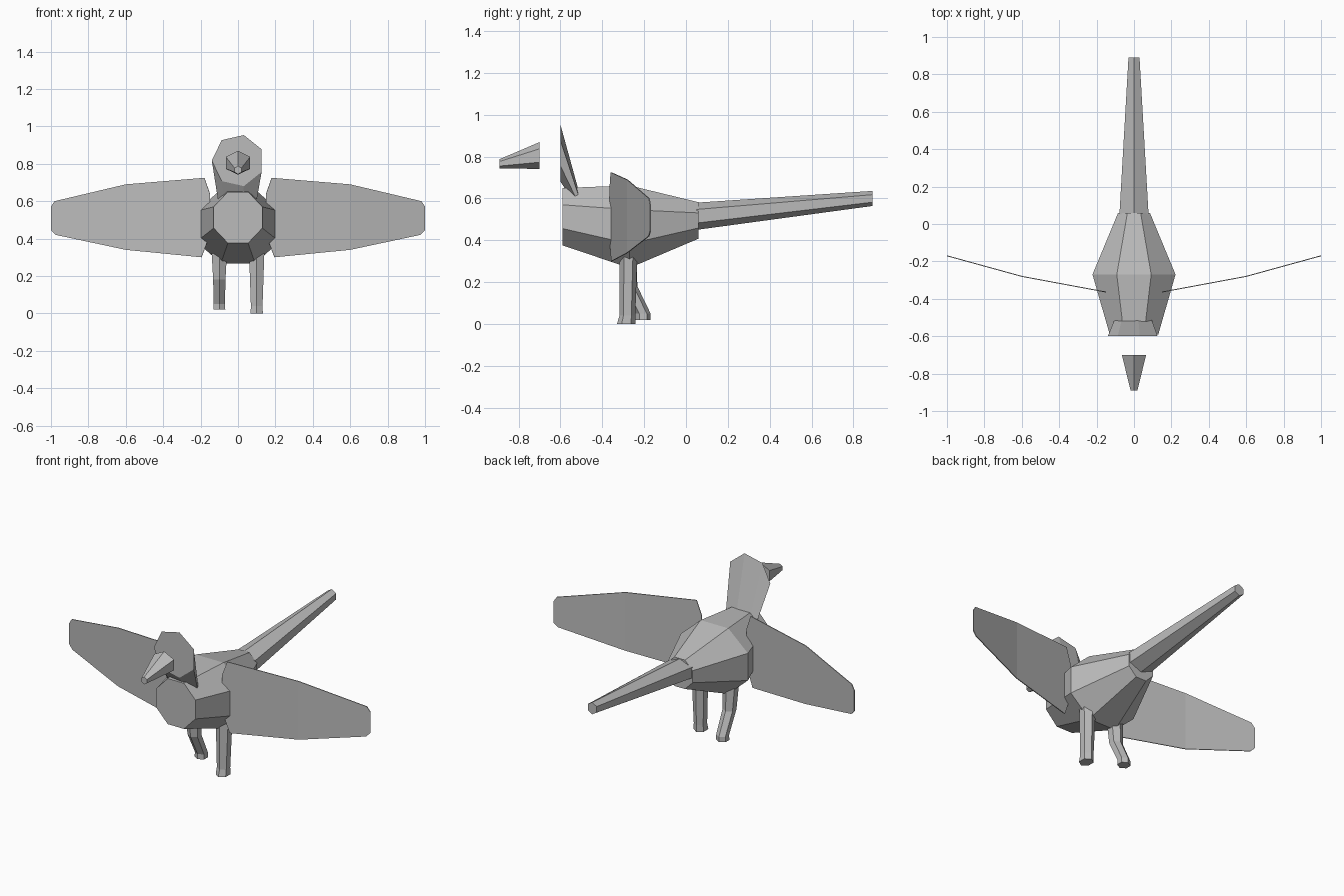
import bpy, bmesh, math
from math import cos, sin, radians
from mathutils import Vector

cube = bpy.data.objects.get("Cube")
if cube:
    bpy.data.objects.remove(cube, do_unlink=True)

grey = bpy.data.materials.new("plain_grey")
grey.use_nodes = True
tone = (0.5, 0.5, 0.5, 1)
grey.diffuse_color = tone
grey.node_tree.nodes["Principled BSDF"].inputs["Base Color"].default_value = tone


def finish(name, bm):
    bmesh.ops.recalc_face_normals(bm, faces=bm.faces)
    mesh = bpy.data.meshes.new(name)
    bm.to_mesh(mesh)
    bm.free()
    mesh.materials.append(grey)
    obj = bpy.data.objects.new(name, mesh)
    bpy.context.scene.collection.objects.link(obj)
    return obj


def loft(name, sides, rings, phase=0, axis="Y"):
    """Capped faceted tube; each ring is (centre, half width, half depth)."""
    bm = bmesh.new()
    loops = []
    for centre, w, d in rings:
        loop = []
        for i in range(sides):
            a = radians(phase) + math.tau * i / sides
            side, other = w * cos(a), d * sin(a)
            offset = (side, 0, other) if axis == "Y" else (side, other, 0)
            loop.append(bm.verts.new(Vector(centre) + Vector(offset)))
        loops.append(loop)
    for a, b in zip(loops, loops[1:]):
        for i in range(sides):
            j = (i + 1) % sides
            bm.faces.new((a[i], a[j], b[j], b[i]))
    bm.faces.new(loops[0])
    bm.faces.new(loops[-1])
    return finish(name, bm)


# Eight-sided body, widest in the middle
k = 1 / cos(radians(22.5))
loft("body", 8, [((0, -0.59, 0.513), 0.13 * k, 0.137 * k),
                 ((0, -0.27, 0.465), 0.222 * k, 0.197 * k),
                 ((0, 0.06, 0.495), 0.085 * k, 0.087 * k)], 22.5)

# Tail and the free-floating beak, both six-sided with a ridge on top
loft("tail", 6, [((0, 0.05, 0.515), 0.09, 0.065),
                 ((0, 0.89, 0.60), 0.034, 0.036)], 30)
loft("beak", 6, [((0, -0.70, 0.805), 0.075, 0.064),
                 ((0, -0.89, 0.766), 0.021, 0.022)], 30)

# Neck opening into a flat seven-sided face
loft("neck_and_head", 7, [((0, -0.60, 0.817), 0.14, 0.14),
                          ((0, -0.50, 0.562), 0.10, 0.03)], 180)

# Legs: the left one straight, the right one bent back at the knee
loft("left_leg", 6, [((0.10, -0.275, 0.32), 0.047, 0.042),
                     ((0.10, -0.28, 0.04), 0.036, 0.038),
                     ((0.10, -0.285, 0), 0.038, 0.045)], 30, "Z")
loft("right_leg", 6, [((-0.10, -0.28, 0.32), 0.047, 0.042),
                      ((-0.10, -0.27, 0.18), 0.038, 0.038),
                      ((-0.10, -0.205, 0.05), 0.035, 0.036),
                      ((-0.10, -0.205, 0.02), 0.037, 0.036)], 30, "Z")


# Thin wings, each two panels folded along mid span
def wing_y(x):
    return -0.36 + (x - 0.17) * 0.186 if x < 0.6 else -0.28 + (x - 0.6) * 0.275


inner = [(0.6, 0.69), (0.18, 0.725), (0.15, 0.64), (0.15, 0.42), (0.195, 0.3), (0.6, 0.34)]
outer = [(0.6, 0.34), (0.975, 0.42), (1, 0.445), (1, 0.57), (0.98, 0.6), (0.6, 0.69)]
for name, side in (("left_wing", 1), ("right_wing", -1)):
    bm = bmesh.new()
    for panel in (inner, outer):
        bm.faces.new([bm.verts.new((side * x, wing_y(x), z)) for x, z in panel])
    bmesh.ops.remove_doubles(bm, verts=bm.verts, dist=0.0001)
    wing = finish(name, bm)
    solid = wing.modifiers.new("thickness", "SOLIDIFY")
    solid.thickness = 0.005
    solid.offset = 0
